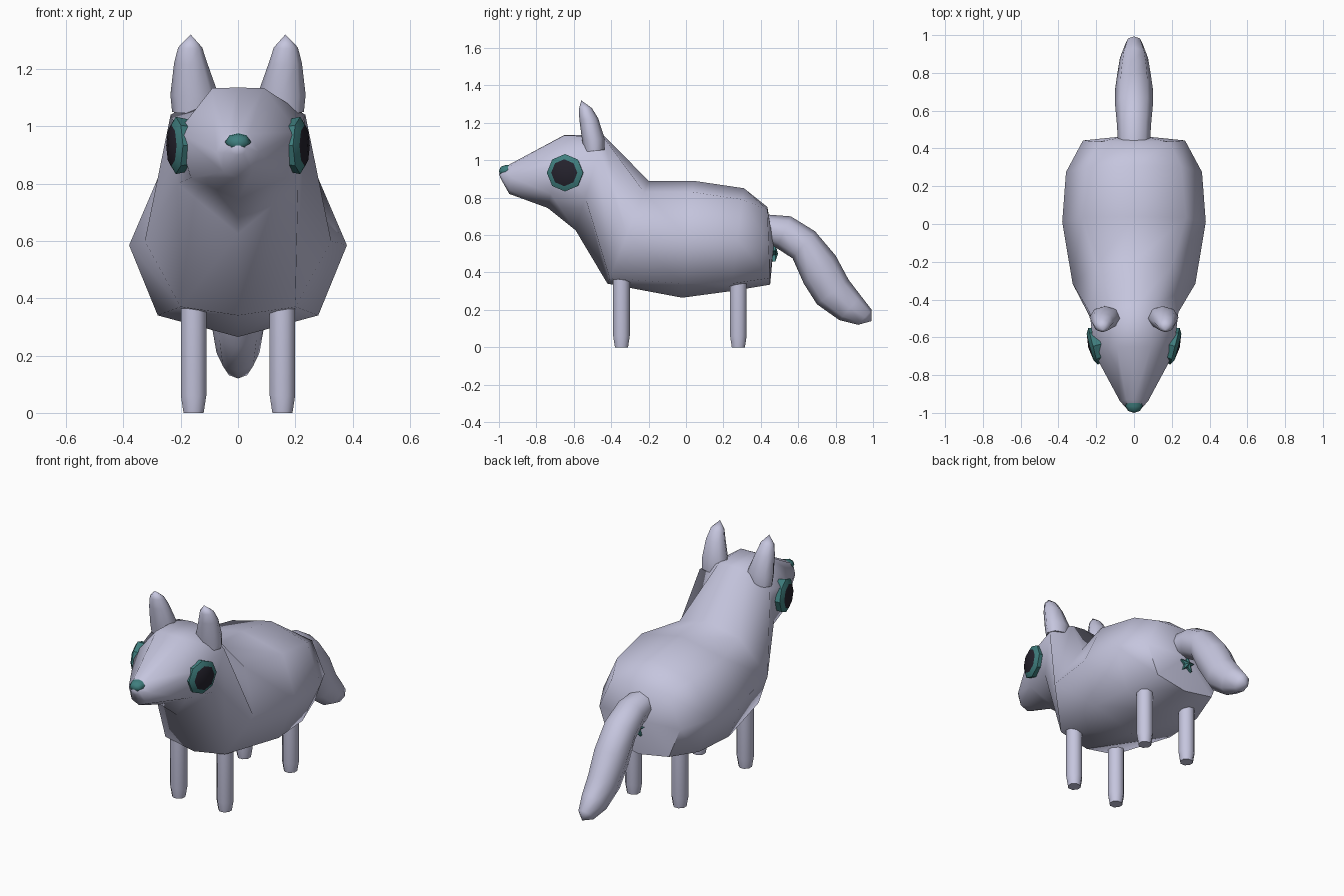
import bpy, bmesh, math
from mathutils import Vector

if "Cube" in bpy.data.objects:
    bpy.data.objects.remove(bpy.data.objects["Cube"])


def material(name, rgb):
    m = bpy.data.materials.new(name)
    m.diffuse_color = (*rgb, 1)
    m.use_nodes = True
    m.node_tree.nodes["Principled BSDF"].inputs["Base Color"].default_value = m.diffuse_color
    return m


FUR = material("lavender fur", (0.56, 0.56, 0.73))
TEAL = material("teal", (0.05, 0.21, 0.21))
DARK = material("dark pupil", (0.018, 0.016, 0.026))


def loft(name, rings, mats, start=None, end=None, dark_from=None, angle=60):
    """Skin closed rings of points; ends close to a point or to a flat face."""
    bm = bmesh.new()
    vs = [[bm.verts.new(p) for p in r] for r in rings]
    n = len(rings[0])
    for k in range(len(vs) - 1):
        for i in range(n):
            j = (i + 1) % n
            bm.faces.new((vs[k][i], vs[k][j], vs[k + 1][j], vs[k + 1][i]))
    for ring, tip, k in ((vs[0], start, 0), (vs[-1], end, len(vs))):
        if tip is None:
            faces = [bm.faces.new(ring)]
        else:
            t = bm.verts.new(tip)
            faces = [bm.faces.new((ring[i], ring[(i + 1) % n], t)) for i in range(n)]
        if dark_from is not None and k >= dark_from:
            for f in faces:
                f.material_index = 1
    bmesh.ops.recalc_face_normals(bm, faces=bm.faces)
    me = bpy.data.meshes.new(name)
    bm.to_mesh(me)
    bm.free()
    ob = bpy.data.objects.new(name, me)
    bpy.context.collection.objects.link(ob)
    for m in mats:
        me.materials.append(m)
    bpy.ops.object.select_all(action='DESELECT')
    ob.select_set(True)
    bpy.context.view_layer.objects.active = ob
    bpy.ops.object.shade_smooth_by_angle(angle=math.radians(angle))
    return ob


def ellipse(c, u, v, n=8, phase=0.0):
    c, u, v = Vector(c), Vector(u), Vector(v)
    return [c + u * math.cos(phase + 2 * math.pi * i / n)
            + v * math.sin(phase + 2 * math.pi * i / n) for i in range(n)]


# Body and head: top (y, z), bottom (y, z), then upper, side and lower (x, z)
SECTIONS = [
    (-.985, .955, -.99, .90, .02, .95, .03, .925, .02, .905),
    (-.93, .985, -.945, .82, .04, .975, .075, .91, .05, .84),
    (-.65, 1.135, -.74, .745, .09, 1.133, .21, .98, .165, .82),
    (-.44, 1.133, -.59, .625, .09, 1.125, .235, 1.04, .21, .80),
    (-.20, .89, -.42, .34, .20, .83, .325, .60, .20, .37),
    (.04, .89, -.02, .265, .275, .83, .38, .585, .28, .34),
    (.31, .85, .24, .30, .25, .79, .36, .575, .26, .34),
    (.435, .75, .45, .335, .19, .735, .27, .55, .20, .37),
]


def body_ring(s):
    yt, zt, yb, zb = s[:4]
    half = [(s[i], yt + (yb - yt) * (zt - s[i + 1]) / (zt - zb), s[i + 1])
            for i in (4, 6, 8)]
    return ([(0, yt, zt)] + half + [(0, yb, zb)]
            + [(-x, y, z) for x, y, z in reversed(half)])


loft("body_and_head", [body_ring(s) for s in SECTIONS], [FUR],
     start=(0, -1.0, .925), end=(0, .47, .55))

# Tail: upper (y, z), lower (y, z), half width
TAIL = [
    (.43, .71, .43, .56, .085), (.56, .70, .485, .53, .09),
    (.69, .62, .57, .475, .10), (.80, .49, .63, .34, .10),
    (.87, .36, .70, .23, .09), (.935, .275, .82, .145, .075),
    (.993, .20, .92, .12, .045),
]
tail = []
for yu, zu, yl, zl, w in TAIL:
    tail.append(ellipse((0, (yu + yl) / 2, (zu + zl) / 2),
                        (0, (yu - yl) / 2, (zu - zl) / 2), (w, 0, 0)))
loft("tail", tail, [FUR], end=(0, .992, .14))

for s, side in ((1, "right"), (-1, "left")):
    # Legs with tapered feet
    for part, y, top in (("front", -.345, .42), ("rear", .28, .38)):
        rings = [ellipse((s * .155, y, z), (r, 0, 0), (0, r, 0), phase=math.pi / 8)
                 for z, r in ((0, .038), (.06, .048), (top, .048))]
        loft(f"{part}_leg_{side}", rings, [FUR])

    # Ears leaning forward to a point
    rings = [ellipse((s * x, y, z), (rx, 0, 0), (0, ry, .1 * ry))
             for x, y, z, rx, ry in ((.155, -.49, 1.05, .075, .055),
                                     (.152, -.495, 1.11, .084, .060),
                                     (.165, -.52, 1.22, .058, .050),
                                     (.167, -.538, 1.275, .042, .035))]
    loft(f"ear_{side}", rings, [FUR], end=(s * .165, -.56, 1.32))

    # Eyes: teal rim with a slightly raised dark pupil
    normal = Vector((s * .97, -.25, 0))
    along = Vector((s * .25, .97, 0))
    centre = Vector((s * .217, -.647, .933))
    rings = [ellipse(centre + normal * d, along * r, (0, 0, r))
             for d, r in ((-.05, .09), (0, .10), (.016, .072))]
    loft(f"eye_{side}", rings, [TEAL, DARK], end=centre + normal * .026,
         dark_from=3, angle=30)

# Nose
rings = [ellipse((0, y, z), (rx, 0, 0), (0, 0, rz))
         for y, z, rx, rz in ((-.935, .955, .04, .022),
                              (-.965, .945, .045, .029),
                              (-.99, .942, .032, .024))]
loft("nose", rings, [TEAL], end=(0, -1.0, .942))

# Small star under the tail
star = []
for y in (.455, .478):
    star.append([(r * math.sin(math.pi * i / 5), y, .50 + r * math.cos(math.pi * i / 5))
                 for i in range(10) for r in (.05 if i % 2 == 0 else .022,)])
loft("rear_star", star, [TEAL], end=(0, .492, .50), angle=30)
